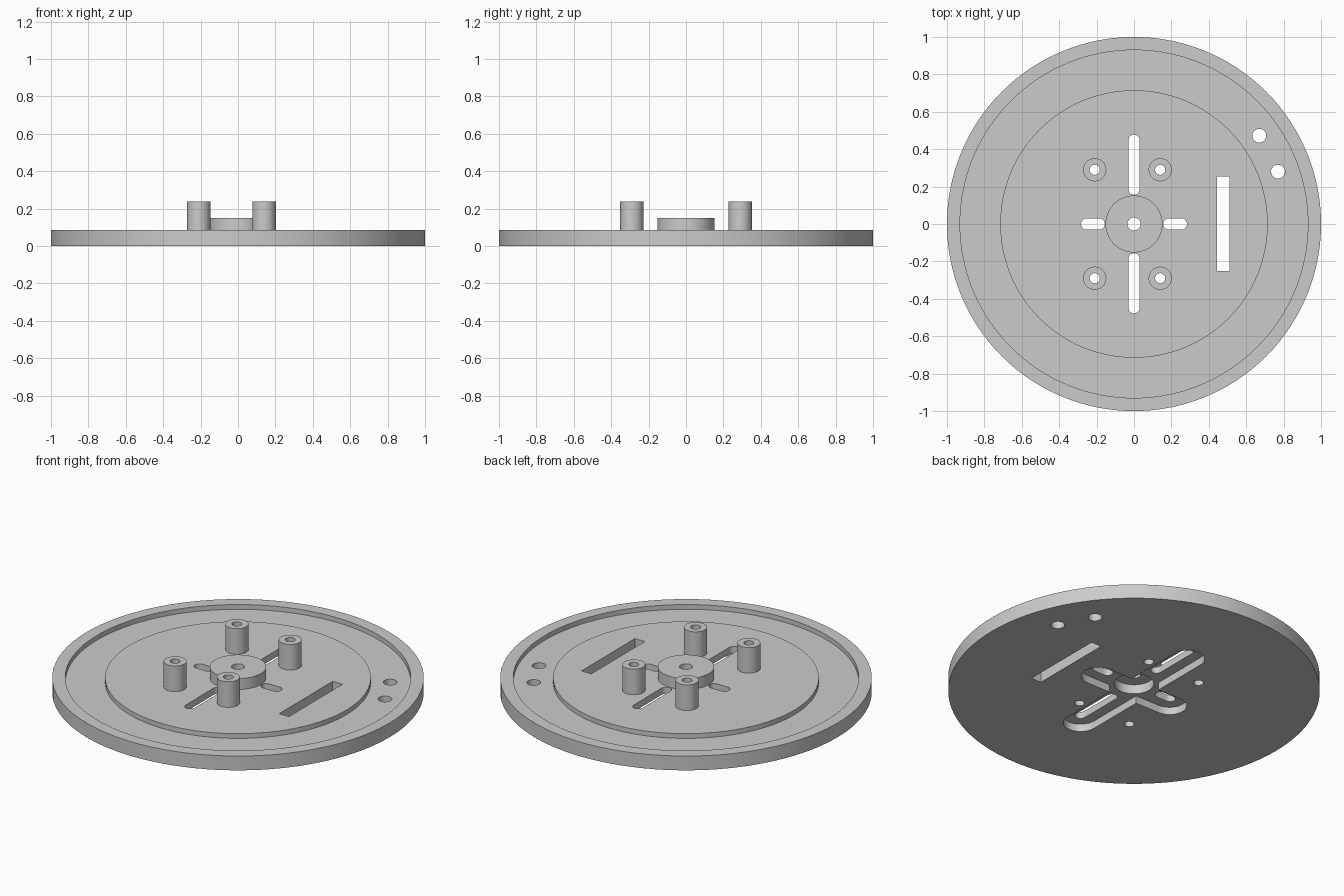
import bpy
import bmesh
from math import sin, cos, pi, tau, radians

if "Cube" in bpy.data.objects:
    bpy.data.objects.remove(bpy.data.objects["Cube"])

grey = bpy.data.materials.new("plain grey")
grey.use_nodes = True
grey.diffuse_color = (0.6, 0.6, 0.6, 1)
grey.node_tree.nodes["Principled BSDF"].inputs["Base Color"].default_value = (0.6, 0.6, 0.6, 1)

PLATE_TOP = 0.085
POST_X = (-0.21, 0.14)
POST_Y = (-0.29, 0.29)


def add_object(name, bm):
    bmesh.ops.recalc_face_normals(bm, faces=bm.faces)
    mesh = bpy.data.meshes.new(name)
    bm.to_mesh(mesh)
    bm.free()
    mesh.materials.append(grey)
    obj = bpy.data.objects.new(name, mesh)
    bpy.context.collection.objects.link(obj)
    return obj


def lathe(name, profile, segments, location=(0, 0, 0)):
    """Revolve a closed (radius, height) profile around z."""
    bm = bmesh.new()
    rings = []
    for i in range(segments):
        a = tau * i / segments
        rings.append([bm.verts.new((r * cos(a), r * sin(a), z)) for r, z in profile])
    n = len(profile)
    for i in range(segments):
        here, there = rings[i], rings[(i + 1) % segments]
        for j in range(n):
            k = (j + 1) % n
            bm.faces.new((here[j], there[j], there[k], here[k]))
    obj = add_object(name, bm)
    obj.location = location
    return obj


def prism(name, outline, bottom, top):
    bm = bmesh.new()
    face = bm.faces.new([bm.verts.new((x, y, bottom)) for x, y in outline])
    out = bmesh.ops.extrude_face_region(bm, geom=[face])
    for v in out["geom"]:
        if isinstance(v, bmesh.types.BMVert):
            v.co.z = top
    obj = add_object(name, bm)
    obj.hide_render = True
    return obj


def capsule(start, end, radius, upright, steps=16):
    """Outline of a rounded slot between two centres on one axis."""
    points = []
    for centre, turn in ((end, -pi / 2), (start, pi / 2)):
        for i in range(steps + 1):
            a = turn + pi * i / steps
            p = (centre + radius * cos(a), radius * sin(a))
            points.append((-p[1], p[0]) if upright else p)
    return points


def circle(x, y, radius, steps=32):
    return [(x + radius * cos(tau * i / steps), y + radius * sin(tau * i / steps))
            for i in range(steps)]


def smooth(obj):
    bpy.ops.object.select_all(action="DESELECT")
    obj.select_set(True)
    bpy.context.view_layer.objects.active = obj
    bpy.ops.object.shade_smooth_by_angle(angle=radians(30))


# Round plate with rim, ring groove, bored hub and recess under the hub
plate = lathe("base_plate", [
    (0.035, 0.10), (0.035, 0.15), (0.152, 0.15), (0.152, PLATE_TOP),
    (0.715, PLATE_TOP), (0.715, 0.057), (0.93, 0.057), (0.93, PLATE_TOP),
    (1, PLATE_TOP), (1, 0), (0.107, 0), (0.107, 0.10)], 128)

# Cross-shaped pocket in the underside
cutters = [prism("pocket_cutter", capsule(-reach, reach, 0.093, upright), -0.1, 0.045)
           for reach, upright in ((0.25, False), (0.448, True))]

# Four rounded slots through the pocket
for reach, upright in ((0.253, False), (0.448, True)):
    for side in (-1, 1):
        ends = sorted((side * 0.186, side * reach))
        cutters.append(prism("slot_cutter", capsule(*ends, 0.03, upright), -0.1, 0.3))

# Long straight opening
cutters.append(prism("opening_cutter", [
    (0.445, -0.25), (0.51, -0.25), (0.51, 0.253), (0.445, 0.253)], -0.1, 0.3))

# Two holes near the rim and a hole under each post
holes = [(0.67, 0.472, 0.037), (0.77, 0.28, 0.037)]
holes += [(x, y, 0.027) for x in POST_X for y in POST_Y]
cutters += [prism("hole_cutter", circle(*hole), -0.1, 0.3) for hole in holes]

for cutter in cutters:
    cut = plate.modifiers.new("cut", "BOOLEAN")
    cut.operation = "DIFFERENCE"
    cut.solver = "EXACT"
    cut.object = cutter

# Bake the cuts and drop the cutters
bpy.context.view_layer.update()
graph = bpy.context.evaluated_depsgraph_get()
baked = bpy.data.meshes.new_from_object(plate.evaluated_get(graph))
plate.modifiers.clear()
plate.data = baked
for cutter in cutters:
    bpy.data.objects.remove(cutter)
smooth(plate)

# Hollow posts
for x, side in zip(POST_X, ("right", "left")):
    for y, end in zip(POST_Y, ("front", "back")):
        post = lathe(f"{end}_{side}_post", [
            (0.027, PLATE_TOP), (0.027, 0.237), (0.062, 0.237), (0.062, PLATE_TOP)],
            32, (x, y, 0))
        smooth(post)
